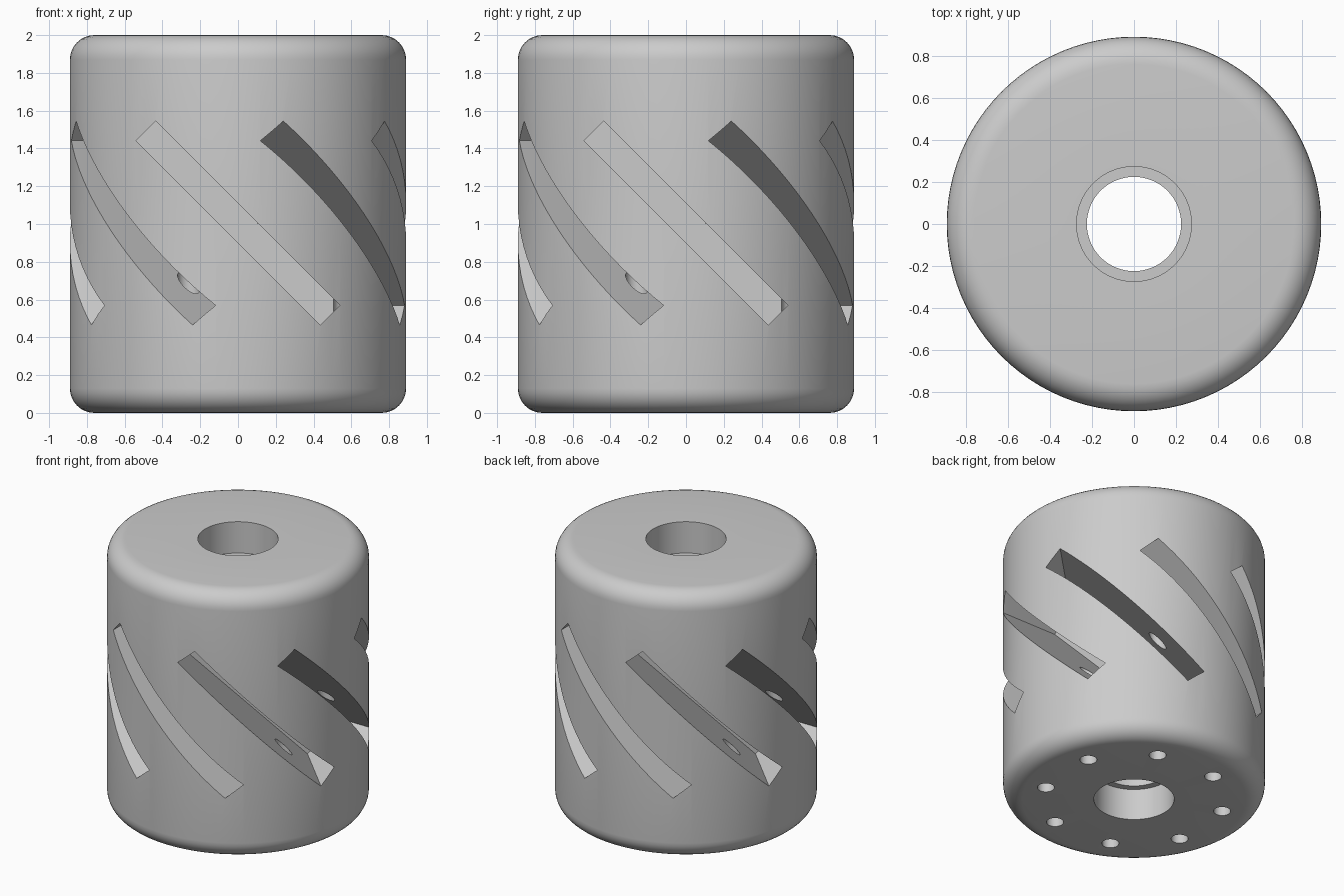
import bpy, bmesh, math
from mathutils import Matrix, Vector

if "Cube" in bpy.data.objects:
    bpy.data.objects.remove(bpy.data.objects["Cube"], do_unlink=True)

RADIUS, HEIGHT, FILLET = 0.89, 2.0, 0.13
BORE, LIP, LIP_DEPTH = 0.273, 0.224, 0.235
COUNT = 8

grey = bpy.data.materials.new("plain_grey")
grey.use_nodes = True
grey.diffuse_color = (0.6, 0.6, 0.6, 1)
grey.node_tree.nodes["Principled BSDF"].inputs["Base Color"].default_value = grey.diffuse_color


def make_object(name, bm):
    bmesh.ops.recalc_face_normals(bm, faces=bm.faces)
    mesh = bpy.data.meshes.new(name)
    bm.to_mesh(mesh)
    bm.free()
    obj = bpy.data.objects.new(name, mesh)
    mesh.materials.append(grey)
    bpy.context.collection.objects.link(obj)
    return obj


def cut(target, cutter):
    mod = target.modifiers.new(cutter.name, "BOOLEAN")
    mod.operation, mod.solver, mod.object = "DIFFERENCE", "EXACT", cutter
    bpy.context.view_layer.objects.active = target
    bpy.ops.object.modifier_apply(modifier=mod.name)
    bpy.data.objects.remove(cutter, do_unlink=True)


# Body: closed profile with rounded rims and a stepped bore, turned about z
def rim(z, start):
    angles = [start + math.pi / 2 * i / 8 for i in range(9)]
    return [(RADIUS - FILLET + FILLET * math.cos(a), z + FILLET * math.sin(a)) for a in angles]


profile = rim(FILLET, -math.pi / 2) + rim(HEIGHT - FILLET, 0)
profile += [(BORE, HEIGHT), (BORE, HEIGHT - LIP_DEPTH), (LIP, HEIGHT - LIP_DEPTH),
            (LIP, LIP_DEPTH), (BORE, LIP_DEPTH), (BORE, 0)]
bm = bmesh.new()
verts = [bm.verts.new((r, 0, z)) for r, z in profile]
edges = [bm.edges.new((v, verts[i - 1])) for i, v in enumerate(verts)]
bmesh.ops.spin(bm, geom=verts + edges, cent=(0, 0, 0), axis=(0, 0, 1),
               angle=math.tau, steps=96, use_duplicate=False)
bmesh.ops.remove_doubles(bm, verts=bm.verts, dist=0.0001)
body = make_object("slotted_cylinder", bm)

# Diagonal slots: deep flat-bottomed boxes around the side
bm = bmesh.new()
inner, outer = 0.25, 1.0
box = (Matrix.Translation((0, -(inner + outer) / 2, 1.005))
       @ Matrix.Rotation(math.pi / 4, 4, "Y")
       @ Matrix.Diagonal((1.38, outer - inner, 0.147, 1)))
for i in range(COUNT):
    turn = Matrix.Rotation(math.tau * i / COUNT, 4, "Z")
    bmesh.ops.create_cube(bm, size=1, matrix=turn @ box)
cut(body, make_object("slot_cutter", bm))

# Vertical holes: from the base up through the slots
bm = bmesh.new()
for i in range(COUNT):
    turn = Matrix.Rotation(math.tau * i / COUNT + math.radians(20), 4, "Z")
    place = turn @ Matrix.Translation((0.62, 0, 0.45))
    bmesh.ops.create_cone(bm, cap_ends=True, segments=32, radius1=0.058,
                          radius2=0.058, depth=1.1, matrix=place)
cut(body, make_object("hole_cutter", bm))

# Smooth curved faces, crisp edges
body.select_set(True)
bpy.context.view_layer.objects.active = body
bpy.ops.object.shade_smooth_by_angle(angle=math.radians(30))
